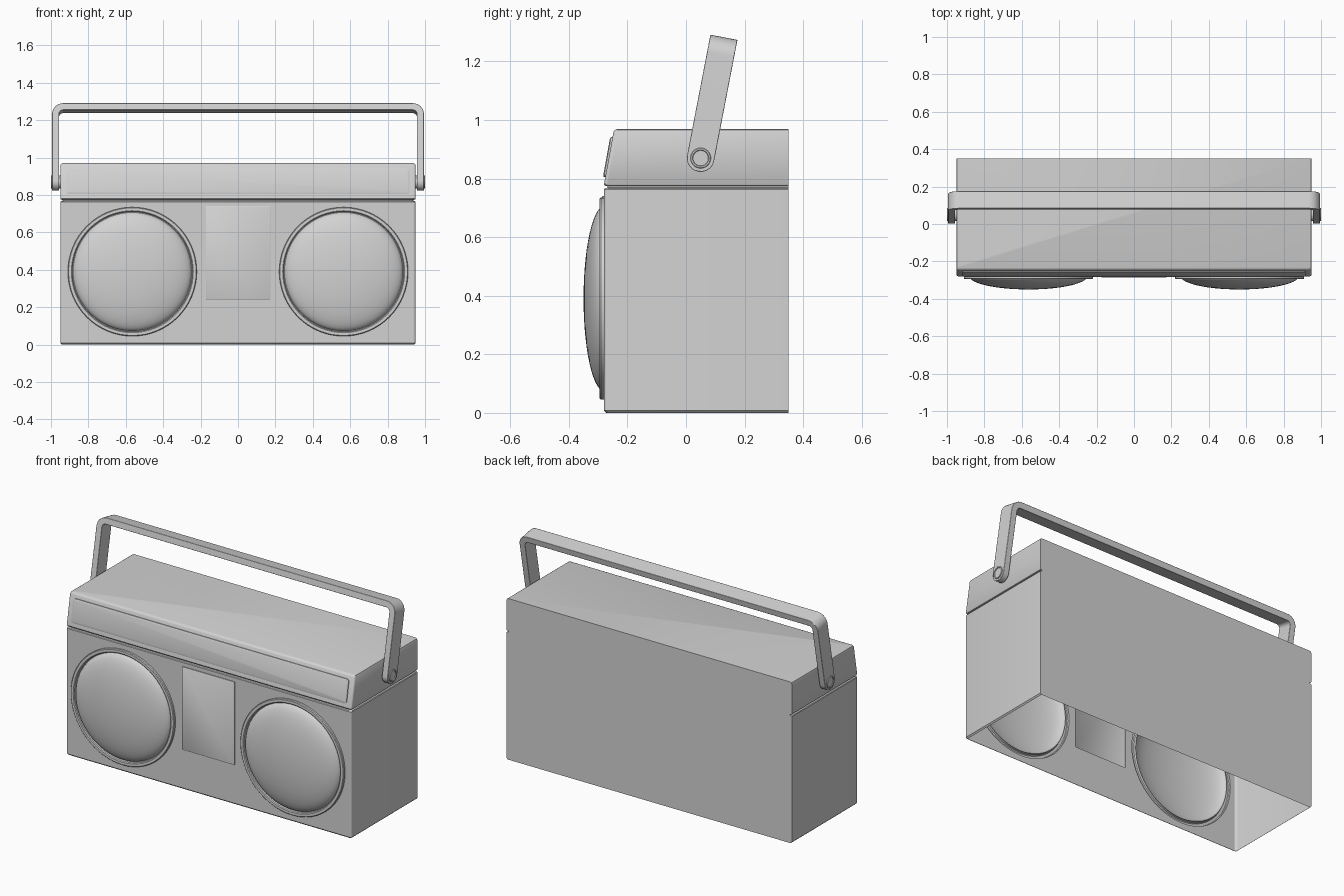
import bpy, bmesh, math
from math import sin, cos, pi, radians
from mathutils import Vector

if "Cube" in bpy.data.objects:
    bpy.data.objects.remove(bpy.data.objects["Cube"])

grey = bpy.data.materials.new("light_grey")
grey.diffuse_color = (0.65, 0.65, 0.65, 1)
grey.use_nodes = True
grey.node_tree.nodes["Principled BSDF"].inputs["Base Color"].default_value = grey.diffuse_color

X, YF, YB, B = 0.95, -0.28, 0.35, 0.012      # half width, front, back, corner radius


def finish(bm, name, toward=None, bevel=0):
    bmesh.ops.remove_doubles(bm, verts=bm.verts, dist=1e-5)
    bmesh.ops.recalc_face_normals(bm, faces=bm.faces)
    if toward:                               # open shells: force the outward side
        bm.normal_update()
        s = sum((f.normal * f.calc_area() for f in bm.faces), Vector())
        if s.dot(Vector(toward)) < 0:
            bmesh.ops.reverse_faces(bm, faces=bm.faces)
    me = bpy.data.meshes.new(name)
    bm.to_mesh(me)
    bm.free()
    me.materials.append(grey)
    ob = bpy.data.objects.new(name, me)
    bpy.context.collection.objects.link(ob)
    if bevel:
        m = ob.modifiers.new("bevel", 'BEVEL')
        m.width, m.segments, m.limit_method, m.angle_limit = bevel, 2, 'ANGLE', radians(40)
    bpy.ops.object.select_all(action='DESELECT')
    ob.select_set(True)
    bpy.context.view_layer.objects.active = ob
    bpy.ops.object.shade_smooth_by_angle(angle=radians(35))
    return ob


def loft(bm, rings, closed, skip=None):
    vs = [[bm.verts.new(p) for p in r] for r in rings]
    n = len(vs[0])
    for i in range(len(vs) - 1):
        for j in range(n if closed else n - 1):
            if (i, j) != skip:
                k = (j + 1) % n
                bm.faces.new((vs[i][j], vs[i][k], vs[i + 1][k], vs[i + 1][j]))
    return vs


def circle(cx, cz, r, y, n=64):
    return [(cx + r * cos(2 * pi * i / n), y, cz + r * sin(2 * pi * i / n)) for i in range(n)]


def rounded_rect(x, z0, z1, r, n=5):
    pts = []
    for cx, cz, a0 in ((x - r, z1 - r, 0), (-x + r, z1 - r, 90), (-x + r, z0 + r, 180), (x - r, z0 + r, 270)):
        for i in range(n):
            a = radians(a0 + 90 * i / (n - 1))
            pts.append((cx + r * cos(a), cz + r * sin(a)))
    return pts


# casing: open-bottomed shell with a groove below the slanted top section
def casing_ring(z, inset, yf):
    x = X - inset
    half = [(-x, YB, z)]
    for i in range(4):
        a = pi + i * pi / 6
        half.append((-x + B + B * cos(a), yf + inset + B + B * sin(a), z))
    return half + [(-px, py, pz) for px, py, pz in reversed(half)]


levels = [(0, 0.008, YF), (0.008, 0, YF), (0.763, 0, YF), (0.767, 0.003, YF), (0.769, 0.012, YF),
          (0.774, 0.012, YF), (0.776, 0.003, YF), (0.781, 0, YF), (0.958, 0, -0.248),
          (0.966, 0.003, -0.246), (0.97, 0.011, -0.246)]
bm = bmesh.new()
vs = loft(bm, [casing_ring(*l) for l in levels], False, skip=(1, 4))
bm.faces.new(vs[-1])
bm.faces.new([r[0] for r in vs] + [r[-1] for r in reversed(vs)])
finish(bm, "casing", (0, 0, 1))

# lower front wall with openings for the speakers and the cassette door
SX, SZ, SR = 0.565, 0.39, 0.345
door = rounded_rect(0.175, 0.24, 0.74, 0.004, 3)
bm = bmesh.new()
loops = [[(-X + B, YF, 0.008), (X - B, YF, 0.008), (X - B, YF, 0.763), (-X + B, YF, 0.763)],
         circle(-SX, SZ, SR, YF), circle(SX, SZ, SR, YF), [(x, YF, z) for x, z in door]]
for lp in loops:
    v = [bm.verts.new(p) for p in lp]
    for i in range(len(v)):
        bm.edges.new((v[i - 1], v[i]))
bmesh.ops.triangle_fill(bm, edges=bm.edges[:], use_beauty=True, normal=(0, -1, 0))
finish(bm, "front_wall", (0, -1, 0))

# speakers: raised rim, small groove and domed grille
rim = [(SR, YF), (SR, -0.291), (0.341, -0.295), (0.326, -0.295), (0.321, -0.291), (0.32, -0.278)]
dome = [(0.317 * cos(a), -0.278 - 0.072 * sin(a)) for a in [i * pi / 2 / 14 for i in range(14)]]
for side, name in ((-1, "left_speaker"), (1, "right_speaker")):
    bm = bmesh.new()
    vs = loft(bm, [circle(side * SX, SZ, r, y) for r, y in rim + dome], True)
    tip = bm.verts.new((side * SX, -0.35, SZ))
    for i in range(64):
        bm.faces.new((vs[-1][i - 1], vs[-1][i], tip))
    finish(bm, name, (0, -1, 0))

# cassette door, slightly raised
bm = bmesh.new()
inner = rounded_rect(0.172, 0.243, 0.737, 0.004, 3)
vs = loft(bm, [[(x, YF, z) for x, z in door], [(x, YF - 0.005, z) for x, z in door],
               [(x, YF - 0.007, z) for x, z in inner]], True)
bm.faces.new(vs[-1])
finish(bm, "cassette_door", (0, -1, 0))


# tuning panel: raised plate on the slanted front
def slant(x, z, out):
    return (x, YF + (z - 0.781) * 0.032 / 0.177 - out, z)


bm = bmesh.new()
outer = rounded_rect(0.917, 0.805, 0.942, 0.014)
inner = rounded_rect(0.909, 0.813, 0.934, 0.009)
vs = loft(bm, [[slant(x, z, 0) for x, z in outer], [slant(x, z, 0.005) for x, z in outer],
               [slant(x, z, 0.008) for x, z in inner]], True)
bm.faces.new(vs[-1])
finish(bm, "tuning_panel", (0, -1, 0))

# carrying handle: flat strap with rounded ends, tilted back
PY, PZ, TILT, W, T, TOP = 0.05, 0.87, radians(10.9), 0.047, 0.037, 0.42
XO, R = 0.994, 0.06


def place(x, v, u):
    return (x, PY + v * cos(TILT) + u * sin(TILT), PZ + u * cos(TILT) - v * sin(TILT))


half = []                                    # outer x,u / inner x,u / half width
for i in range(8, -1, -1):
    a = radians(82 * i / 8)
    half.append((XO, -W * sin(a), XO - T, -W * sin(a), W * cos(a)))
for i in range(9):
    a = pi / 2 * i / 8
    cx, cu, r = XO - R, TOP - R, R - T
    half.append((cx + R * cos(a), cu + R * sin(a), cx + r * cos(a), cu + r * sin(a), W))
path = half + [(-a, b, -c, d, w) for a, b, c, d, w in reversed(half)]
bm = bmesh.new()
vs = loft(bm, [[place(a, -w, b), place(a, w, b), place(c, w, d), place(c, -w, d)]
               for a, b, c, d, w in path], True)
bm.faces.new(vs[0])
bm.faces.new(vs[-1])
finish(bm, "handle", bevel=0.003)

# pivot caps with a shallow recess, reaching into the casing
for side, name in ((-1, "left_pivot"), (1, "right_pivot")):
    bm = bmesh.new()
    prof = [(0.035, 0.945), (0.035, 0.998), (0.033, 1.0), (0.028, 1.0), (0.026, 0.996)]
    vs = loft(bm, [[(side * x, PY + r * cos(2 * pi * i / 32), PZ + r * sin(2 * pi * i / 32))
                    for i in range(32)] for r, x in prof], True)
    bm.faces.new(vs[0])
    bm.faces.new(vs[-1])
    finish(bm, name)
